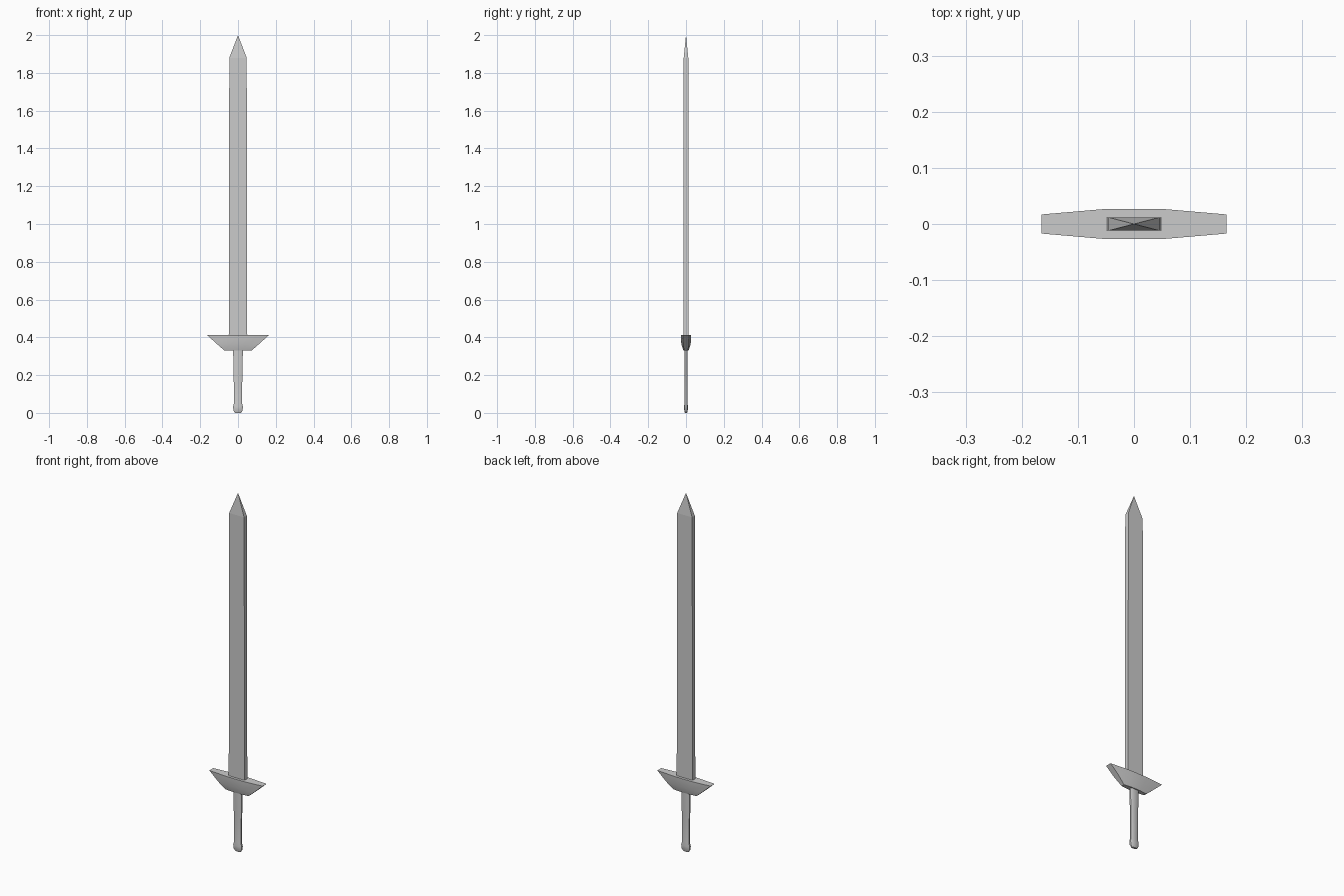
import bpy
import bmesh

if "Cube" in bpy.data.objects:
    bpy.data.objects.remove(bpy.data.objects["Cube"])


def loft(name, rings, tip=None, smooth=False):
    """Skin a stack of equal-sized rings; close the top with a cap or a point."""
    bm = bmesh.new()
    loops = [[bm.verts.new(p) for p in ring] for ring in rings]
    n = len(loops[0])
    for low, high in zip(loops, loops[1:]):
        for i in range(n):
            j = (i + 1) % n
            bm.faces.new((low[i], low[j], high[j], high[i]))
    bm.faces.new(loops[0][::-1])
    if tip:
        apex = bm.verts.new(tip)
        for i in range(n):
            bm.faces.new((loops[-1][i], loops[-1][(i + 1) % n], apex))
    else:
        bm.faces.new(loops[-1])
    bmesh.ops.recalc_face_normals(bm, faces=bm.faces)
    mesh = bpy.data.meshes.new(name)
    bm.to_mesh(mesh)
    bm.free()
    obj = bpy.data.objects.new(name, mesh)
    bpy.context.collection.objects.link(obj)
    if smooth:
        bpy.ops.object.select_all(action='DESELECT')
        obj.select_set(True)
        bpy.context.view_layer.objects.active = obj
        bpy.ops.object.shade_smooth_by_angle(angle=0.6)
    return obj


def rect(z, x, y):
    return [(-x, -y, z), (x, -y, z), (x, y, z), (-x, y, z)]


def octagon(z, x_end, y_end, x_mid, y_mid):
    """Long octagon: narrow ends at x_end, wider flat middle out to x_mid."""
    return [(-x_mid, -y_mid, z), (x_mid, -y_mid, z),
            (x_end, -y_end, z), (x_end, y_end, z),
            (x_mid, y_mid, z), (-x_mid, y_mid, z),
            (-x_end, y_end, z), (-x_end, -y_end, z)]


# Blade: slim rectangular bar with a pyramid point
loft("blade", [rect(0.40, 0.049, 0.012), rect(1.88, 0.046, 0.012)],
     tip=(0, 0, 2.0))

# Crossguard: flat top, ends sloping in towards the grip
loft("crossguard", [octagon(0.33, 0.072, 0.009, 0.025, 0.014),
                    octagon(0.365, 0.112, 0.016, 0.042, 0.025),
                    octagon(0.413, 0.165, 0.017, 0.055, 0.0265)], smooth=True)

# Grip with a rounded pommel at its foot
grip_profile = [(0.0, 0.016, 0.006), (0.012, 0.024, 0.009),
                (0.032, 0.026, 0.0105), (0.052, 0.021, 0.008),
                (0.20, 0.023, 0.008), (0.34, 0.026, 0.009)]
loft("grip", [octagon(z, x, y * 0.5, x * 0.6, y) for z, x, y in grip_profile],
     smooth=True)
